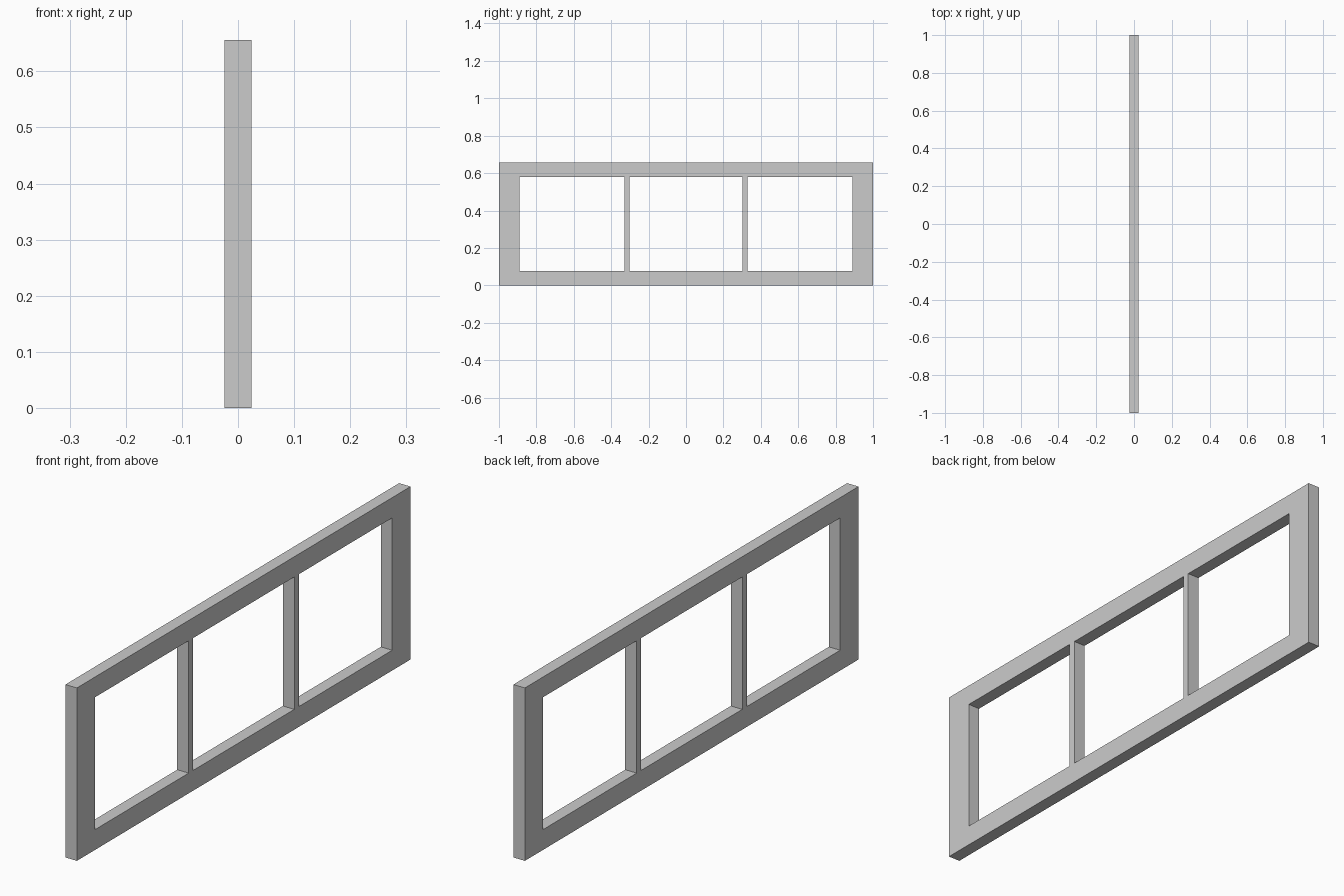
import bpy

if "Cube" in bpy.data.objects:
    bpy.data.objects.remove(bpy.data.objects["Cube"])

W, H, T = 1.0, 0.656, 0.024          # half width, height, half thickness
IN_Y, IN_Z0, IN_Z1 = 0.89, 0.077, 0.579   # clear opening


def make_mesh(name, verts, faces):
    mesh = bpy.data.meshes.new(name)
    mesh.from_pydata(verts, [], faces)
    obj = bpy.data.objects.new(name, mesh)
    bpy.context.collection.objects.link(obj)
    return obj


def rect(x, y0, y1, z0, z1):
    return [(x, y0, z0), (x, y1, z0), (x, y1, z1), (x, y0, z1)]


# Outer frame: a rectangular ring swept through four corner loops
outer, inner = (-W, W, 0, H), (-IN_Y, IN_Y, IN_Z0, IN_Z1)
verts = rect(T, *outer) + rect(T, *inner) + rect(-T, *inner) + rect(-T, *outer)
faces = []
for ring in range(4):
    a, b = ring * 4, (ring + 1) % 4 * 4
    for i in range(4):
        j = (i + 1) % 4
        faces.append((a + i, a + j, b + j, b + i))
make_mesh("outer_frame", verts, faces)

# Two thin upright bars dividing the opening into three panes
for side, name in ((-1, "left_divider"), (1, "right_divider")):
    y0, y1 = sorted((side * 0.303, side * 0.33))
    v = rect(T, y0, y1, IN_Z0, IN_Z1) + rect(-T, y0, y1, IN_Z0, IN_Z1)
    f = [(0, 1, 2, 3), (7, 6, 5, 4)]
    f += [(i, i + 4, (i + 1) % 4 + 4, (i + 1) % 4) for i in range(4)]
    make_mesh(name, v, f)
